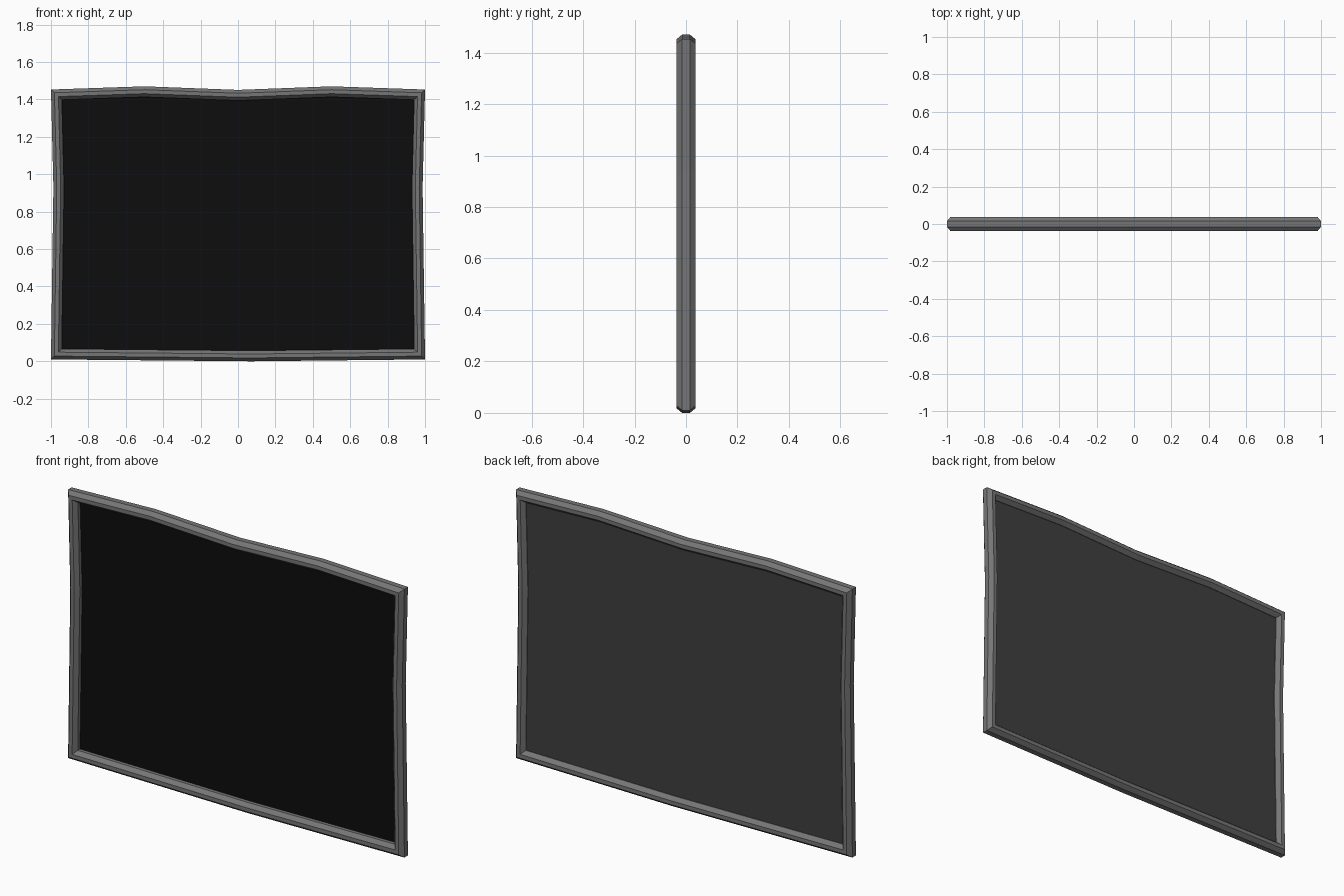
import bpy
import bmesh
from mathutils import Vector

default = bpy.data.objects.get("Cube")
if default:
    bpy.data.objects.remove(default, do_unlink=True)


def material(name, r, g, b):
    mat = bpy.data.materials.new(name)
    mat.use_nodes = True
    mat.diffuse_color = (r, g, b, 1)
    mat.node_tree.nodes["Principled BSDF"].inputs["Base Color"].default_value = (r, g, b, 1)
    return mat


FRAME = material("frame grey", 0.18, 0.18, 0.18)
SCREEN = material("screen black", 0.004, 0.004, 0.004)
BACKING = material("backing dark grey", 0.05, 0.05, 0.05)

# Gently uneven outer outline (x, z), counterclockwise from the front
OUTLINE = [Vector(p) for p in (
    (-1, 0.01), (0.07, 0), (1, 0.01), (0.987, 0.93), (1, 1.453),
    (0.5, 1.47), (0, 1.451), (-0.5, 1.47), (-1, 1.453), (-0.987, 0.93))]

# Octagonal bar section: (distance in from the outline, depth y)
SECTION = [(0, -0.015), (0.018, -0.037), (0.039, -0.037), (0.057, -0.015),
           (0.057, 0.015), (0.039, 0.037), (0.018, 0.037), (0, 0.015)]


def inset(distance):
    """Outline moved inwards, mitred at each corner."""
    result = []
    for i, p in enumerate(OUTLINE):
        before = (p - OUTLINE[i - 1]).normalized()
        after = (OUTLINE[(i + 1) % len(OUTLINE)] - p).normalized()
        n1, n2 = Vector((-before.y, before.x)), Vector((-after.y, after.x))
        result.append(p + (n1 + n2) * distance / (1 + n1.dot(n2)))
    return result


def add_loop(bm, distance, y):
    return [bm.verts.new((p.x, y, p.y)) for p in inset(distance)]


def bridge(bm, a, b):
    n = len(a)
    for i in range(n):
        j = (i + 1) % n
        bm.faces.new((a[i], a[j], b[j], b[i]))


def finish(name, bm, *mats):
    bmesh.ops.recalc_face_normals(bm, faces=bm.faces)
    mesh = bpy.data.meshes.new(name)
    for mat in mats:
        mesh.materials.append(mat)
    # Panel faces that look backwards take the second material
    if len(mats) > 1:
        for face in bm.faces:
            face.material_index = int(face.normal.y > 0.5)
    bm.to_mesh(mesh)
    bm.free()
    bpy.context.collection.objects.link(bpy.data.objects.new(name, mesh))


# Bevelled frame swept around the outline
bm = bmesh.new()
rings = [add_loop(bm, d, y) for d, y in SECTION]
for k, ring in enumerate(rings):
    bridge(bm, rings[k - 1], ring)
finish("frame", bm, FRAME)

# Thin panel: dark screen in front, grey backing behind
bm = bmesh.new()
front, back = add_loop(bm, 0.05, 0.004), add_loop(bm, 0.05, 0.012)
bm.faces.new(front)
bm.faces.new(back)
bridge(bm, front, back)
finish("screen_panel", bm, SCREEN, BACKING)
